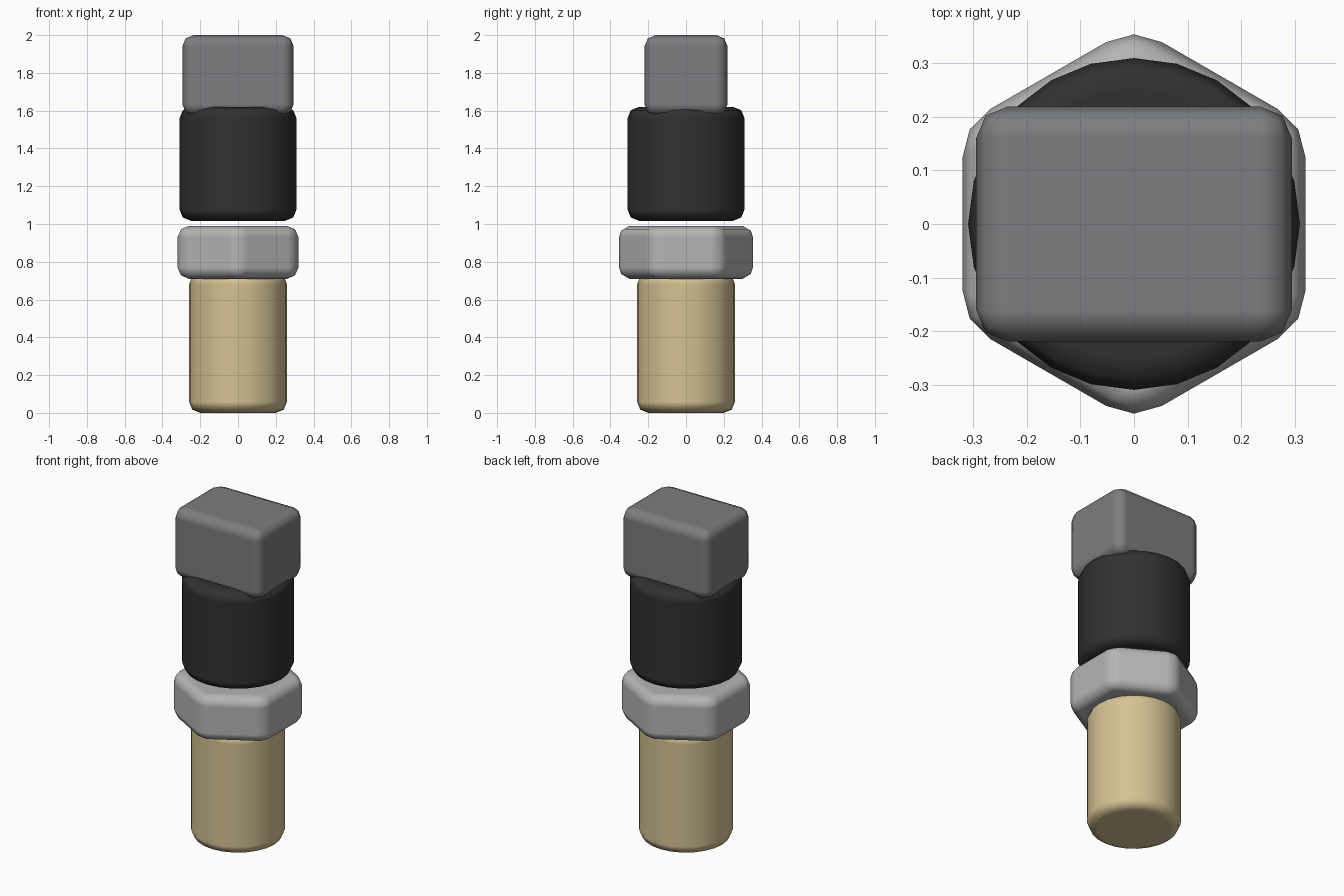
import bpy
from math import radians

cube = bpy.data.objects.get("Cube")
if cube:
    bpy.data.objects.remove(cube, do_unlink=True)


def material(name, rgb):
    mat = bpy.data.materials.new(name)
    mat.use_nodes = True
    mat.diffuse_color = (*rgb, 1)
    mat.node_tree.nodes["Principled BSDF"].inputs["Base Color"].default_value = (*rgb, 1)
    return mat


def finish(name, mat, bevel=0.06):
    """Name and colour the active part, then round its edges."""
    obj = bpy.context.object
    obj.name = obj.data.name = name
    obj.data.materials.append(mat)
    bpy.ops.object.transform_apply(location=False, rotation=True, scale=True)
    bpy.ops.object.shade_smooth()
    mod = obj.modifiers.new("rounded_edges", "BEVEL")
    mod.width = bevel
    mod.segments = 2
    mod.limit_method = "ANGLE"
    mod.angle_limit = radians(30)
    mod.harden_normals = True


def prism(name, mat, sides, radius, bottom, top):
    # Corners point along y
    bpy.ops.mesh.primitive_cylinder_add(
        vertices=sides, radius=radius, depth=top - bottom,
        location=(0, 0, (top + bottom) / 2))
    finish(name, mat)


brass = material("brass", (0.66, 0.54, 0.29))
steel = material("light_steel", (0.46, 0.46, 0.46))
rubber = material("black_rubber", (0.03, 0.03, 0.03))
grey = material("dark_grey", (0.20, 0.205, 0.21))

# Shaft, hexagonal nut and sleeve, stacked upwards
prism("brass_shaft", brass, 24, 0.26, 0, 0.74)
prism("hex_nut", steel, 6, 0.37, 0.71, 0.99)
prism("black_sleeve", rubber, 24, 0.31, 1.017, 1.62)

# Rectangular cap, sunk slightly into the sleeve
bpy.ops.mesh.primitive_cube_add(size=1, location=(0, 0, 1.7875))
bpy.context.object.scale = (0.59, 0.44, 0.425)
finish("end_cap", grey)
